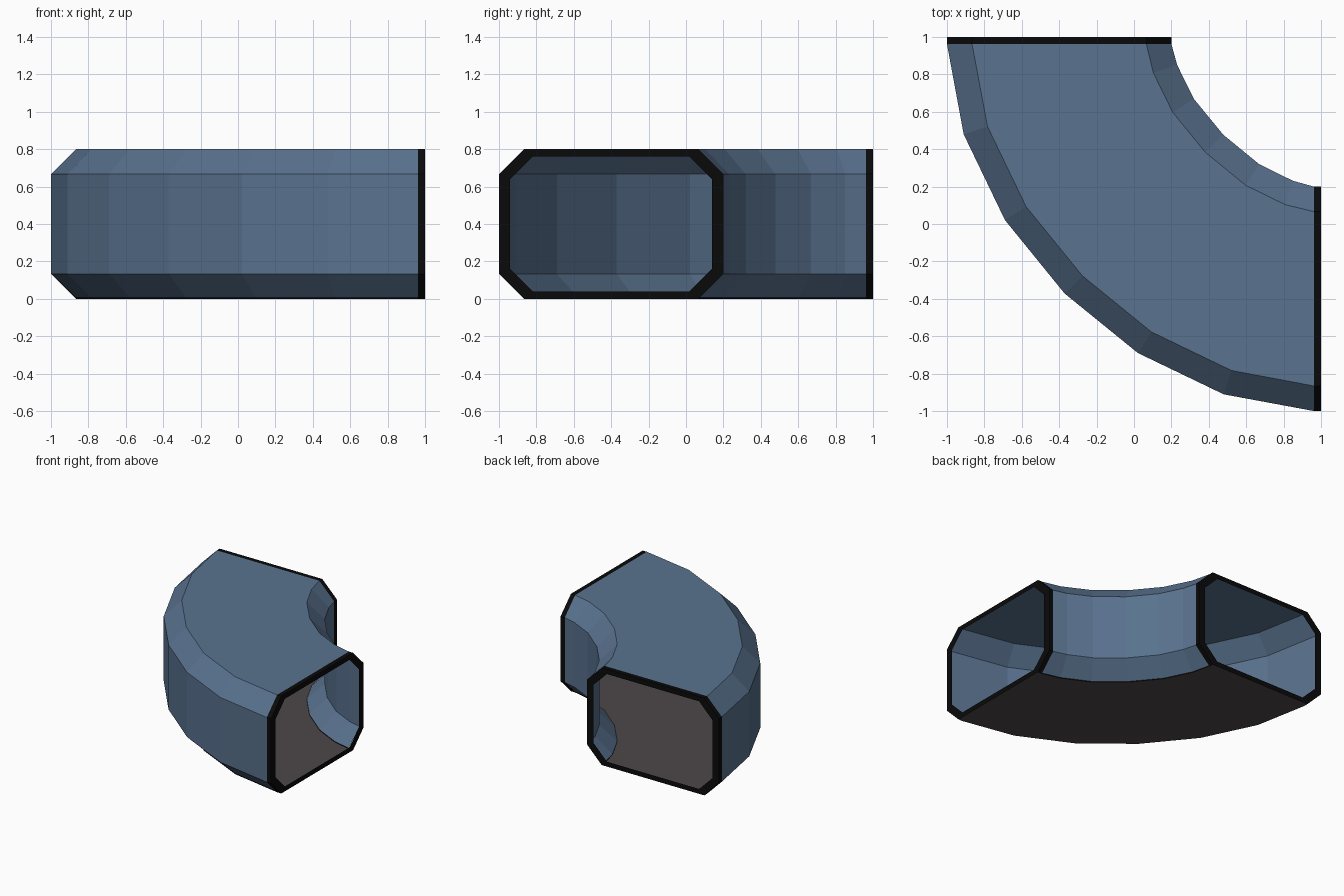
import bpy, bmesh, math

if "Cube" in bpy.data.objects:
    bpy.data.objects.remove(bpy.data.objects["Cube"])


def material(name, rgb):
    m = bpy.data.materials.new(name)
    m.diffuse_color = (*rgb, 1)
    m.use_nodes = True
    m.node_tree.nodes["Principled BSDF"].inputs["Base Color"].default_value = m.diffuse_color
    return m


blue = material("slate blue", (0.100, 0.168, 0.272))
black = material("black", (0.003, 0.003, 0.003))
grey = material("warm dark grey", (0.075, 0.064, 0.067))

# Octagonal section: (distance across the pipe, height), outward positive
W, H, C, LIP = 0.6, 0.8, 0.134, 0.006
SECTION = [(W - C, LIP), (W, C), (W, H - C), (W - C, H),
           (C - W, H), (-W, H - C), (-W, C), (C - W, LIP)]

# Bend path: (x, y, angle), first half, then mirrored across the diagonal
half = [(-0.4, 0.962, 0), (-0.34, 0.665, 18), (-0.185, 0.345, 32.7)]
path = half + [(0.053, 0.053, 45)] + [(y, x, 90 - a) for x, y, a in reversed(half)]
start, end = (-0.4, 1.0, 0), (1.0, -0.4, 90)


def ring(bm, station, section):
    x, y, a = station
    a = math.radians(a)
    return [bm.verts.new((x - o * math.cos(a), y - o * math.sin(a), z))
            for o, z in section]


def bridge(bm, rings, closed):
    for r, s in zip(rings, rings[1:]):
        n = len(r)
        for i in range(n if closed else n - 1):
            j = (i + 1) % n
            bm.faces.new((r[i], r[j], s[j], s[i]))


def finish(bm, name, mat, test):
    # Turn the faces so that the one chosen by the test points outward
    bmesh.ops.recalc_face_normals(bm, faces=bm.faces)
    bm.normal_update()
    if sum(test(f) for f in bm.faces) < 0:
        bmesh.ops.reverse_faces(bm, faces=bm.faces)
    me = bpy.data.meshes.new(name)
    bm.to_mesh(me)
    bm.free()
    me.materials.append(mat)
    ob = bpy.data.objects.new(name, me)
    bpy.context.collection.objects.link(ob)


def upward(f):
    return f.normal.z * (f.calc_center_median().z - 0.4) * f.calc_area()


# Pipe walls and roof, a thin open shell
bm = bmesh.new()
bridge(bm, [ring(bm, p, SECTION) for p in path], False)
finish(bm, "pipe_shell", blue, upward)

# Flat floor
bm = bmesh.new()
floor = [(W - C, 0), (C - W, 0)]
bridge(bm, [ring(bm, p, floor) for p in [start] + path + [end]], False)
finish(bm, "pipe_floor", grey, lambda f: -f.normal.z)

# Thin dark edging along both sides of the floor
for name, side in (("outer_floor_edge", W - C), ("inner_floor_edge", C - W)):
    bm = bmesh.new()
    bridge(bm, [ring(bm, p, [(side, 0), (side, LIP)]) for p in path], False)
    finish(bm, name, black, lambda f: -side * (f.normal.x + f.normal.y))

# Black collars around both openings: short band plus flat rim
full = [(o, 0 if z == LIP else z) for o, z in SECTION]
inset = [(o * 0.9, 0.4 + (z - 0.4) * 0.9) for o, z in full]
for name, a, b in (("back_collar", path[0], start), ("right_collar", path[-1], end)):
    bm = bmesh.new()
    bridge(bm, [ring(bm, a, full), ring(bm, b, full), ring(bm, b, inset)], True)
    finish(bm, name, black, upward)
